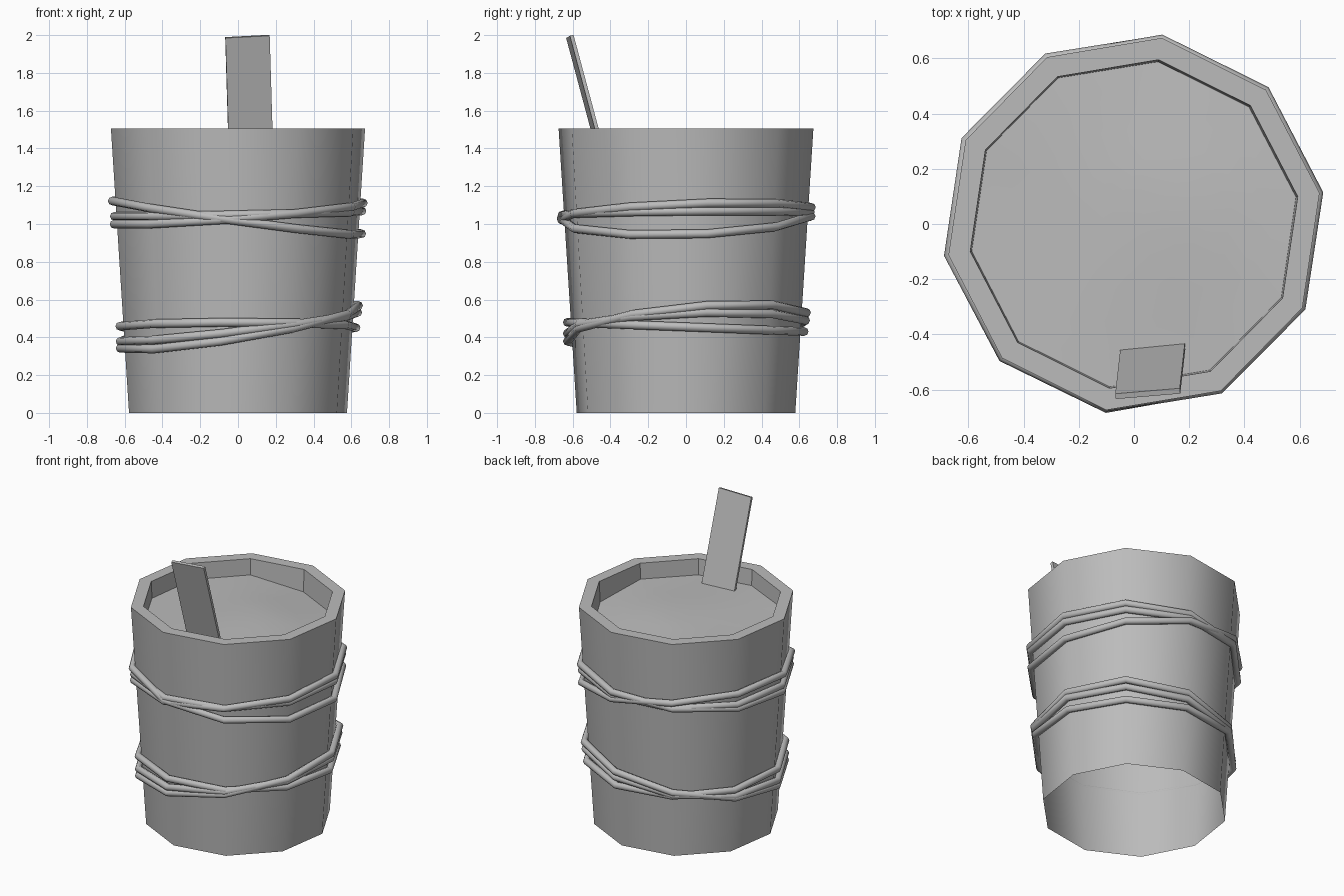
import bpy, bmesh, math
from mathutils import Vector, Matrix

SIDES = 10
START = math.radians(9.5)
HEIGHT = 1.505

if "Cube" in bpy.data.objects:
    bpy.data.objects.remove(bpy.data.objects["Cube"], do_unlink=True)

grey = bpy.data.materials.new("plain grey")
grey.use_nodes = True
colour = (0.5, 0.5, 0.5, 1)
grey.diffuse_color = colour
grey.node_tree.nodes["Principled BSDF"].inputs["Base Color"].default_value = colour


def finish(bm, name):
    mesh = bpy.data.meshes.new(name)
    bm.to_mesh(mesh)
    bm.free()
    mesh.materials.append(grey)
    obj = bpy.data.objects.new(name, mesh)
    bpy.context.collection.objects.link(obj)
    return obj


def ring(bm, radius, height):
    """Ten corners; height is a function of x and y."""
    verts = []
    for i in range(SIDES):
        a = START + math.tau * i / SIDES
        x, y = radius * math.cos(a), radius * math.sin(a)
        verts.append(bm.verts.new((x, y, height(x, y))))
    return verts


def bridge(bm, lower, upper, smooth):
    n = len(lower)
    for i in range(n):
        j = (i + 1) % n
        f = bm.faces.new((lower[i], lower[j], upper[j], upper[i]))
        f.smooth = smooth


def body_radius(z):
    return 0.585 + (0.682 - 0.585) * z / HEIGHT


# Tapered bucket, open below, with a flat rim and a short inner wall
bm = bmesh.new()
base = ring(bm, body_radius(0), lambda x, y: 0)
top = ring(bm, body_radius(HEIGHT), lambda x, y: HEIGHT)
lip = ring(bm, 0.602, lambda x, y: HEIGHT)
inside = ring(bm, 0.592, lambda x, y: 1.3)
bridge(bm, base, top, True)
bridge(bm, top, lip, False)
bridge(bm, lip, inside, False)
finish(bm, "bucket")


# Gently uneven contents filling the bucket
def fill_height(x, y):
    dip = max(0, 0.6 * x + 0.8 * y - 0.2)
    return 1.4 + 0.012 * math.sin(5 * x + 1) * math.cos(4 * y) - 0.12 * dip


bm = bmesh.new()
rings = [ring(bm, 0.598 * k / 5, fill_height) for k in range(5, 0, -1)]
for outer, inner in zip(rings, rings[1:]):
    bridge(bm, outer, inner, True)
centre = bm.verts.new((0, 0, fill_height(0, 0)))
for i in range(SIDES):
    f = bm.faces.new((rings[-1][i], rings[-1][(i + 1) % SIDES], centre))
    f.smooth = True
finish(bm, "contents")


# Flat stirring stick leaning over the front of the rim
bm = bmesh.new()
bmesh.ops.create_cube(bm, size=1, matrix=Matrix.Diagonal((0.235, 0.02, 0.8, 1)))
stick = finish(bm, "stick")
axis = Vector((-0.03, -0.268, 1)).normalized()
across = Vector((1, 0.085, 0.05))
across = (across - axis * across.dot(axis)).normalized()
depth = axis.cross(across)
turn = Matrix((across, depth, axis)).transposed().to_4x4()
tip = Vector((0.05, -0.615, 1.993))
stick.matrix_world = Matrix.Translation(tip - axis * 0.4) @ turn


# Rope loops: middle height, slope along x, slope along y, gap from the wall
def rope(name, mid, slope_x, slope_y, gap, thick=0.023, around=8):
    bm = bmesh.new()
    sections = []
    for i in range(SIDES):
        a = START + math.tau * i / SIDES
        out = Vector((math.cos(a), math.sin(a), 0))
        z = mid + body_radius(mid) * (slope_x * out.x + slope_y * out.y)
        core = out * (body_radius(z) + gap) + Vector((0, 0, z))
        section = []
        for k in range(around):
            t = math.tau * k / around
            offset = out * math.cos(t) + Vector((0, 0, math.sin(t)))
            section.append(bm.verts.new(core + offset * thick))
        sections.append(section)
    for i in range(SIDES):
        bridge(bm, sections[i], sections[(i + 1) % SIDES], True)
    bmesh.ops.recalc_face_normals(bm, faces=bm.faces)
    finish(bm, name)


rope("upper_rope_level", 1.055, 0.02, 0.01, 0.012)
rope("upper_rope_rising", 1.055, 0.08, 0.04, 0.016)
rope("upper_rope_falling", 1.035, -0.14, 0.03, 0.018)
rope("lower_rope_level", 0.455, 0.0, -0.04, 0.02)
rope("lower_rope_rising", 0.455, 0.12, 0.04, 0.024)
rope("lower_rope_steep", 0.455, 0.17, 0.1, 0.026)
